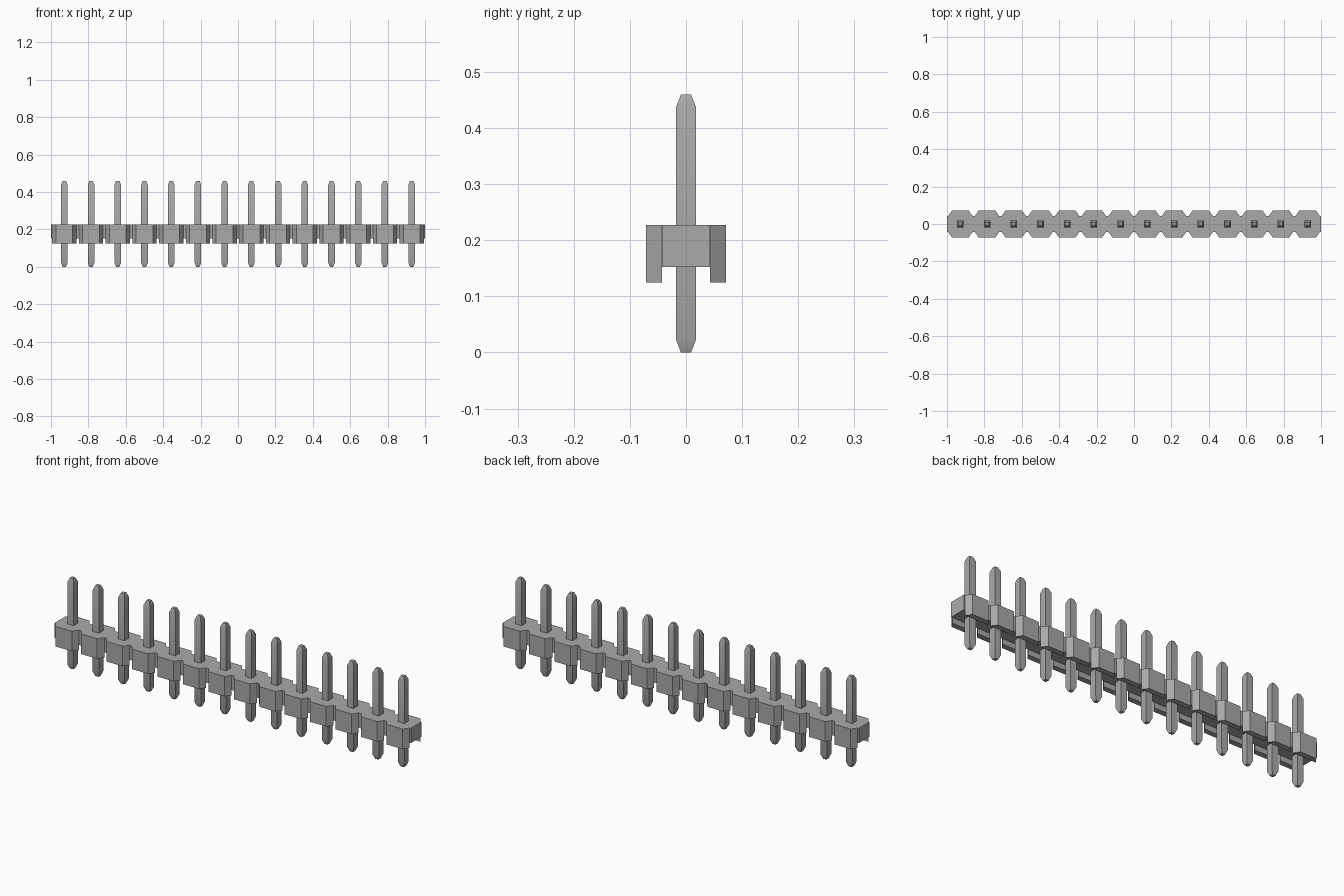
import bpy, bmesh, math

cube = bpy.data.objects.get("Cube")
if cube:
    bpy.data.objects.remove(cube)

COUNT = 14
PITCH = 2 / COUNT
CENTRES = [-1 + PITCH * (i + 0.5) for i in range(COUNT)]

grey = bpy.data.materials.new("plain grey")
grey.use_nodes = True
COLOUR = (0.4, 0.4, 0.4, 1)
grey.diffuse_color = COLOUR
grey.node_tree.nodes["Principled BSDF"].inputs["Base Color"].default_value = COLOUR


def finish(name, bm):
    bmesh.ops.recalc_face_normals(bm, faces=bm.faces)
    mesh = bpy.data.meshes.new(name)
    bm.to_mesh(mesh)
    bm.free()
    mesh.materials.append(grey)
    obj = bpy.data.objects.new(name, mesh)
    bpy.context.collection.objects.link(obj)
    bpy.ops.object.select_all(action="DESELECT")
    obj.select_set(True)
    bpy.context.view_layer.objects.active = obj
    bpy.ops.object.shade_smooth_by_angle(angle=math.radians(30))
    return obj


def raise_faces(bm, faces, dz, keep):
    """Extrude a group of faces vertically by dz."""
    new = bmesh.ops.extrude_face_region(bm, geom=faces, use_keep_orig=keep)["geom"]
    verts = [v for v in new if isinstance(v, bmesh.types.BMVert)]
    bmesh.ops.translate(bm, vec=(0, 0, dz), verts=verts)


# Housing: a row of chamfered cells with a channel along the underside
def make_housing():
    flat, root, edge = 0.045, 0.065, PITCH / 2
    inner, outer = 0.043, 0.071
    low, mid, high = 0.125, 0.152, 0.227
    bm = bmesh.new()

    def face(points):
        return bm.faces.new([bm.verts.new((x, y, mid)) for x, y in points])

    for c in CENTRES:
        face([(c - edge, -inner), (c - root, -inner), (c + root, -inner), (c + edge, -inner),
              (c + edge, inner), (c + root, inner), (c - root, inner), (c - edge, inner)])
        for s in (-1, 1):
            face([(c - root, s * inner), (c + root, s * inner),
                  (c + flat, s * outer), (c - flat, s * outer)])
    bmesh.ops.remove_doubles(bm, verts=bm.verts, dist=0.0005)
    bmesh.ops.recalc_face_normals(bm, faces=bm.faces)
    plan = list(bm.faces)
    raise_faces(bm, plan, high - mid, True)
    # Side skirts hang below the centre strip
    skirts = [f for f in bm.faces if all(abs(v.co.z - mid) < 1e-4 for v in f.verts)
              and abs(f.calc_center_median().y) > inner]
    raise_faces(bm, skirts, low - mid, False)
    bmesh.ops.dissolve_limit(bm, angle_limit=0.01, verts=bm.verts, edges=bm.edges)
    return finish("housing", bm)


# Pin: a square bar tapered at both ends
def make_pin(name, x):
    bm = bmesh.new()
    rings = []
    for z, r in ((0, 0.009), (0.022, 0.0175), (0.438, 0.0175), (0.46, 0.009)):
        rings.append([bm.verts.new((x + sx * r, sy * r, z))
                      for sx, sy in ((-1, -1), (1, -1), (1, 1), (-1, 1))])
    for a, b in zip(rings, rings[1:]):
        for i in range(4):
            j = (i + 1) % 4
            bm.faces.new((a[i], a[j], b[j], b[i]))
    bm.faces.new(rings[0])
    bm.faces.new(rings[-1])
    return finish(name, bm)


make_housing()
for n, cx in enumerate(CENTRES):
    make_pin(f"pin_{n + 1}", cx)
